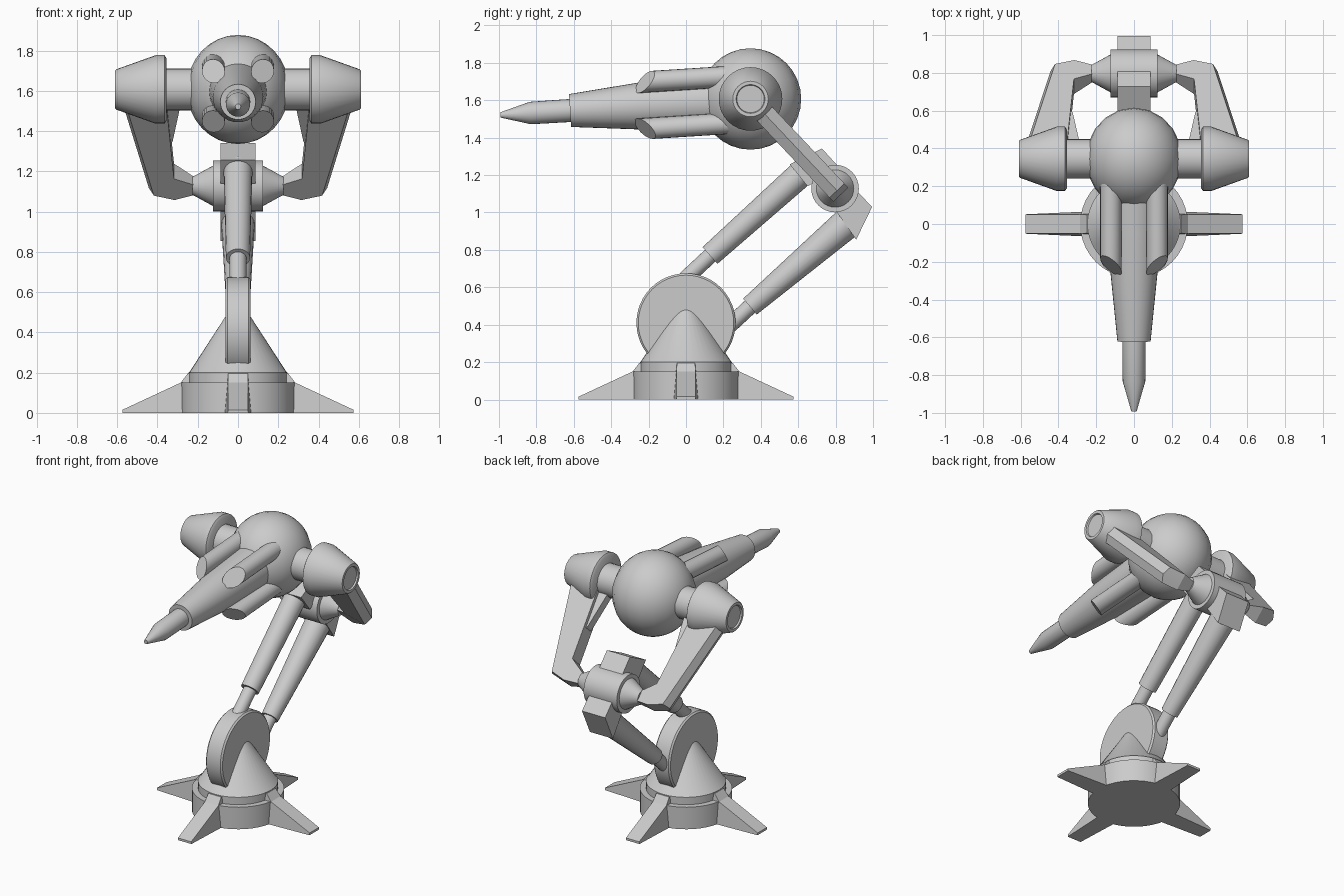
import bpy, bmesh, math
from mathutils import Vector

cube = bpy.data.objects.get("Cube")
if cube:
    bpy.data.objects.remove(cube, do_unlink=True)

grey = bpy.data.materials.new("plain grey")
grey.use_nodes = True
grey.diffuse_color = (0.6, 0.6, 0.6, 1)
grey.node_tree.nodes["Principled BSDF"].inputs["Base Color"].default_value = (0.6, 0.6, 0.6, 1)


def finish(name, bm, angle=35):
    bmesh.ops.recalc_face_normals(bm, faces=bm.faces)
    mesh = bpy.data.meshes.new(name)
    bm.to_mesh(mesh)
    bm.free()
    obj = bpy.data.objects.new(name, mesh)
    bpy.context.collection.objects.link(obj)
    mesh.materials.append(grey)
    bpy.ops.object.select_all(action="DESELECT")
    obj.select_set(True)
    bpy.context.view_layer.objects.active = obj
    bpy.ops.object.shade_smooth_by_angle(angle=math.radians(angle))
    return obj


def loft(name, layers, angle=35):
    """Skin a stack of matching loops and cap both ends."""
    bm = bmesh.new()
    loops = [[bm.verts.new(p) for p in layer] for layer in layers]
    n = len(loops[0])
    for low, high in zip(loops, loops[1:]):
        for i in range(n):
            j = (i + 1) % n
            bm.faces.new((low[i], low[j], high[j], high[i]))
    bm.faces.new(loops[0][::-1])
    bm.faces.new(loops[-1])
    return finish(name, bm, angle)


def lathe(name, profile, origin, direction, segments=32, slant=None):
    """Turn (radius, distance) pairs round an axis; slant shears the last loop."""
    origin, axis = Vector(origin), Vector(direction).normalized()
    turn = axis.to_track_quat("Z", "Y")
    layers = []
    for k, (r, d) in enumerate(profile):
        ring = []
        for i in range(segments):
            a = math.tau * i / segments
            radial = turn @ Vector((r * math.cos(a), r * math.sin(a), 0))
            shear = radial.dot(slant) if slant and k == len(profile) - 1 else 0
            ring.append(origin + radial + axis * (d + shear))
        layers.append(ring)
    return loft(name, layers)


def rod(name, start, end, r0, r1):
    along = Vector(end) - Vector(start)
    return lathe(name, [(r0, 0), (r1, along.length)], start, along, 20)


UP, FRONT = (0, 0, 1), Vector((0, -1, -0.064)).normalized()

# Base drum, stepped ring and cone
lathe("base_drum", [(0.285, 0), (0.285, 0.15)], (0, 0, 0), UP, 40)
lathe("base_cone", [(0.247, 0.14), (0.247, 0.2), (0.24, 0.205), (0.003, 0.57)], (0, 0, 0), UP, 40)

# Four sloping feet
foot = [(0.2, 0), (0.575, 0), (0.575, 0.015), (0.285, 0.15), (0.25, 0.195), (0.2, 0.195)]
for k, side in enumerate(("left", "back", "right", "front")):
    c, s = round(math.cos(k * math.pi / 2)), round(math.sin(k * math.pi / 2))
    layers = []
    for sign in (-1, 1):
        layer = []
        for r, z in foot:
            w = sign * (0.066 - 0.045 * (r - 0.25) - 0.09 * z)
            layer.append((c * r - s * w, s * r + c * w, z))
        layers.append(layer)
    loft(side + "_foot", layers, 20)

# Upright pivot wheel
lathe("pivot_wheel", [(0.255, -0.062), (0.265, -0.052), (0.265, 0.052), (0.255, 0.062)],
      (0, 0, 0.41), (1, 0, 0), 48)

# Two telescopic struts
rod("upper_strut_rod", (0, -0.02, 0.63), (0, 0.2, 0.835), 0.042, 0.042)
rod("upper_strut_sleeve", (0, 0.128, 0.77), (0, 0.63, 1.22), 0.06, 0.072)
rod("lower_strut_rod", (0, 0.2, 0.365), (0, 0.4, 0.55), 0.042, 0.042)
rod("lower_strut_sleeve", (0, 0.342, 0.497), (0, 0.87, 0.95), 0.056, 0.084)

# Elbow: strut blocks, hub drum and tapered axle ends
blocks = {
    "upper_strut_block": [(0.555, 1.257), (0.727, 1.342), (0.82, 1.24), (0.65, 1.14)],
    "lower_strut_block": [(0.797, 1.015), (0.91, 0.855), (0.995, 1.03), (0.88, 1.15)],
}
for name, outline in blocks.items():
    loft(name, [[(x, y, z) for y, z in outline] for x in (-0.087, 0.087)], 20)
elbow = Vector((0, 0.797, 1.128))
half = [(0.045, 0.225), (0.1, 0.125), (0.127, 0.125)]
lathe("elbow_hub", [(r, -d) for r, d in half] + [(r, d) for r, d in half[::-1]],
      elbow, (1, 0, 0), 32)

# Shoulder ball
centre = Vector((0, 0.345, 1.607))
bm = bmesh.new()
bmesh.ops.create_uvsphere(bm, u_segments=20, v_segments=16, radius=0.271)
bmesh.ops.scale(bm, vec=(0.94, 1, 1), verts=bm.verts)
bmesh.ops.translate(bm, vec=centre, verts=bm.verts)
finish("shoulder_ball", bm)

# Axle, knobs and arms on both sides
along = (centre - elbow).normalized()
across = Vector((0, along.z, -along.y))
arm = [(0.22, -0.035), (0.315, -0.045), (0.443, -0.015), (0.595, 0.66),
       (0.36, 0.66), (0.318, 0.1), (0.22, 0.035)]
brace = [(0.37, 0.28), (0.37, 0.62), (0.285, 0.62), (0.29, 0.55), (0.325, 0.33)]
knob = [(0.155, 0.355), (0.17, 0.365), (0.17, 0.41), (0.1, 0.605), (0.095, 0.61),
        (0.077, 0.61), (0.073, 0.6)]
lathe("shoulder_axle", [(0.105, -0.38), (0.105, 0.38)], centre, (1, 0, 0), 24)
for side, sign in (("left", 1), ("right", -1)):
    lathe(side + "_shoulder_knob", knob, centre, (sign, 0, 0), 32)

    def place(x, t, w):
        return elbow + along * t + across * w + Vector((sign * x, 0, 0))

    layers = []
    for w in (-0.055, 0, 0.055):
        layer = []
        for x, t in arm:
            thin = 0.55 if x < 0.25 else 1
            tuck = 0.025 if w and x > 0.4 else 0
            layer.append(place(x - tuck, t, w * thin))
        layers.append(layer)
    loft(side + "_arm", layers, 15)
    loft(side + "_arm_brace", [[place(x, t, w) for x, t in brace] for w in (-0.03, 0.03)], 15)

# Main barrel with narrow muzzle and pointed tip
lathe("barrel", [(0.15, 0.05), (0.125, 0.6), (0.088, 0.967)], centre, FRONT)
lathe("muzzle", [(0.062, 0.9), (0.06, 1.18), (0.014, 1.34)], centre, FRONT, 24)

# Four slant-cut pods round the barrel
for x, side in ((0.122, "left"), (-0.122, "right")):
    for z, level in ((0.127, "upper"), (-0.123, "lower")):
        outward = Vector((x, 0, z)).normalized()
        lathe(f"{level}_{side}_pod", [(0.057, 0.05), (0.057, 0.565)],
              centre + Vector((x, 0, z)), FRONT, 20, -0.95 * outward)
